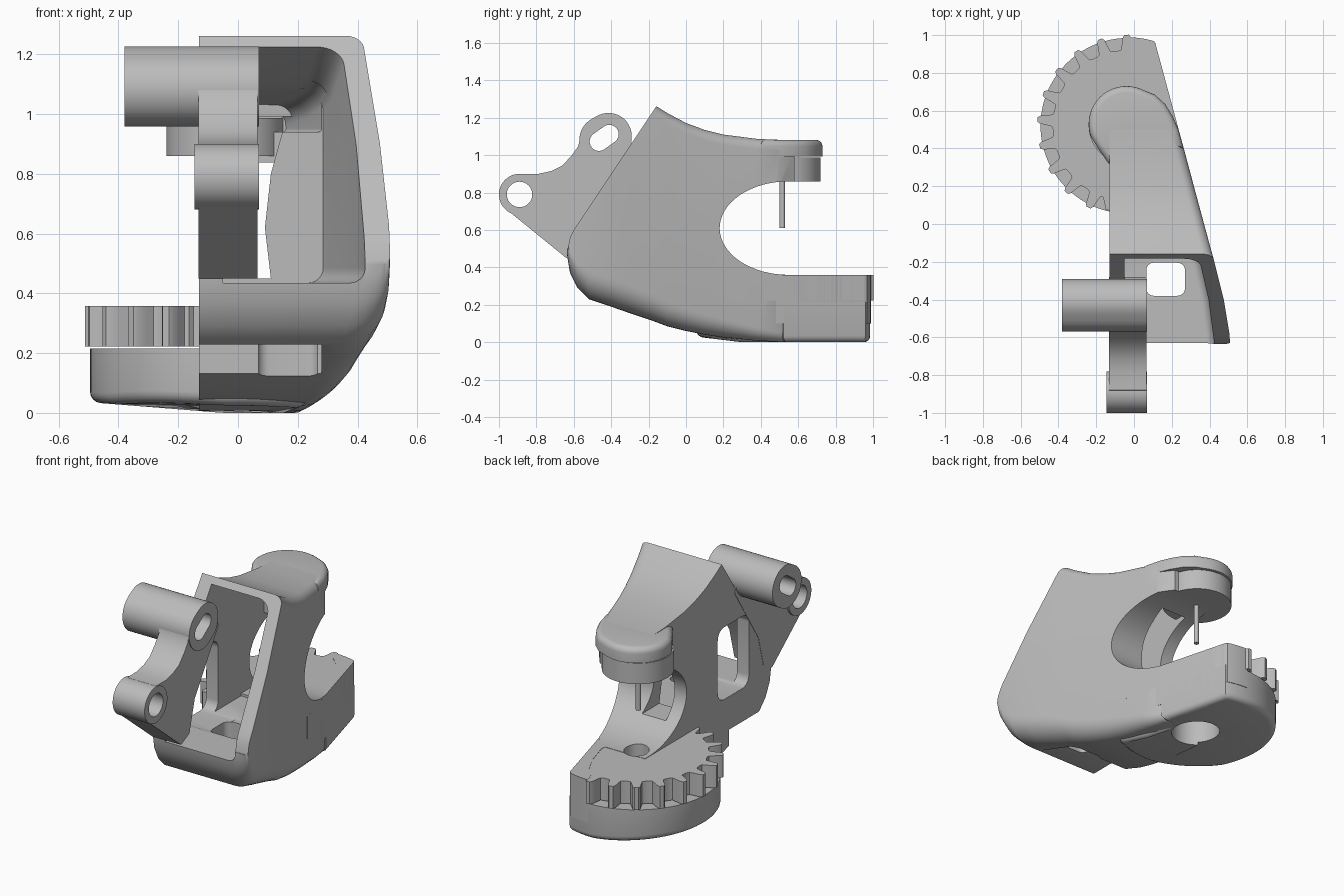
import bpy, bmesh
from math import sin, cos, radians

cube = bpy.data.objects.get("Cube")
if cube:
    bpy.data.objects.remove(cube, do_unlink=True)

GREY = bpy.data.materials.new("plain_grey")
GREY.use_nodes = True
GREY.diffuse_color = (0.5, 0.5, 0.5, 1)
GREY.node_tree.nodes["Principled BSDF"].inputs["Base Color"].default_value = (0.5, 0.5, 0.5, 1)


def make(name, bm):
    bmesh.ops.recalc_face_normals(bm, faces=bm.faces)
    mesh = bpy.data.meshes.new(name)
    bm.to_mesh(mesh)
    bm.free()
    mesh.materials.append(GREY)
    obj = bpy.data.objects.new(name, mesh)
    bpy.context.collection.objects.link(obj)
    return obj


def skin(name, rings):
    """Closed solid through a list of equal-length point rings."""
    bm = bmesh.new()
    rows = [[bm.verts.new(p) for p in ring] for ring in rings]
    n = len(rows[0])
    for a, b in zip(rows, rows[1:]):
        for i in range(n):
            j = (i + 1) % n
            bm.faces.new((a[i], a[j], b[j], b[i]))
    bm.faces.new(rows[0])
    bm.faces.new(rows[-1])
    return make(name, bm)


def prism(name, pts, axis, lo, hi):
    place = {"X": lambda u, v, t: (t, u, v), "Y": lambda u, v, t: (u, t, v),
             "Z": lambda u, v, t: (u, v, t)}[axis]
    return skin(name, [[place(u, v, t) for u, v in pts] for t in (lo, hi)])


def arc(cx, cy, rx, ry, a0, a1, n):
    return [(cx + rx * cos(radians(a0 + (a1 - a0) * i / n)),
             cy + ry * sin(radians(a0 + (a1 - a0) * i / n))) for i in range(n + 1)]


def circle(cx, cy, r, n=48):
    return arc(cx, cy, r, r, 0, 360, n)[:-1]


def capsule(ax, ay, bx, by, r, tilt):
    return arc(bx, by, r, r, tilt - 90, tilt + 90, 20) + arc(ax, ay, r, r, tilt + 90, tilt + 270, 20)


def round_rect(x0, y0, x1, y1, r):
    return (arc(x1 - r, y0 + r, r, r, -90, 0, 6) + arc(x1 - r, y1 - r, r, r, 0, 90, 6)
            + arc(x0 + r, y1 - r, r, r, 90, 180, 6) + arc(x0 + r, y0 + r, r, r, 180, 270, 6))


def activate(obj):
    bpy.ops.object.select_all(action="DESELECT")
    obj.select_set(True)
    bpy.context.view_layer.objects.active = obj


def cut(obj, *cutters):
    for c in cutters:
        c.hide_render = True
        mod = obj.modifiers.new("cut", "BOOLEAN")
        mod.operation, mod.solver, mod.object = "DIFFERENCE", "EXACT", c
        activate(obj)
        bpy.ops.object.modifier_apply(modifier=mod.name)
    for c in cutters:
        bpy.data.objects.remove(c, do_unlink=True)


def bevel_rim(obj, z, width):
    """Round the cap edges lying at height z."""
    bm = bmesh.new()
    bm.from_mesh(obj.data)
    rim = [e for e in bm.edges if all(abs(v.co.z - z) < 1e-4 for v in e.verts)]
    bmesh.ops.bevel(bm, geom=rim, offset=width, segments=4, profile=0.5, affect="EDGES")
    bm.to_mesh(obj.data)
    bm.free()


def section(y, left, right, bottom, top, rb, rt):
    """Cross-section with a square left side and rounded right corners."""
    pts = [(left, bottom)] + arc(right - rb, bottom + rb, rb, rb, -90, 0, 8)
    pts += arc(right - rt, top - rt, rt, rt, 0, 90, 8) + [(left, top)]
    return [(x, y, z) for x, z in pts]


def wall(y):
    return 0.42 - 0.27 * (y + 0.18)


LEFT, INNER, PLATE = -0.13, -0.05, 0.065

# Main housing: y, outer x, bottom z, top z, bottom corner radius
stations = [
    (-0.635, 0.51, 0.46, 1.45, 0.1), (-0.62, 0.508, 0.37, 1.45, 0.12),
    (-0.58, 0.505, 0.29, 1.44, 0.14), (-0.52, 0.495, 0.23, 1.42, 0.15),
    (-0.4, 0.475, 0.19, 1.38, 0.15), (-0.3, 0.45, 0.155, 1.34, 0.15),
    (-0.18, 0.42, 0.115, 1.275, 0.14), (-0.1, 0.398, 0.085, 1.225, 0.13),
    (0.0, 0.371, 0.06, 1.172, 0.12), (0.1, 0.344, 0.04, 1.135, 0.11),
    (0.2, 0.317, 0.025, 1.11, 0.1), (0.38, 0.269, 0.008, 1.087, 0.07),
    (0.5, 0.236, 0.002, 1.082, 0.05), (0.58, 0.175, 0.002, 1.08, 0.05)]
housing = skin("housing", [section(y, LEFT, x, b, t, r, 0.055) for y, x, b, t, r in stations])

# Hollow behind the slanted front opening, and its run along the upper arm: y, outer x, top z
hollow = [(-0.8, 0.44, 1.45), (-0.63, 0.425, 1.43), (-0.4, 0.395, 1.35),
          (-0.18, 0.345, 1.222), (0.0, 0.31, 1.12), (0.1, 0.285, 1.085)]
arm_hollow = [(0.02, 0.3, 1.112), (0.1, 0.28, 1.082), (0.25, 0.23, 1.045), (0.46, 0.16, 1.02)]
slot = [(INNER, 0.45), (0.11, 0.45), (0.09, 0.62), (0.11, 0.8), (0.15, 0.945), (INNER, 0.945)]
cut(housing,
    prism("front_slope", [(-0.04, 1.44), (-0.6, 0.6), (-0.62, 0.56), (-0.632, 0.5),
                          (-1, 0.5), (-1, 2), (-0.04, 2)], "X", -1, 1),
    prism("throat", arc(0.55, 0.61, 0.37, 0.25, 90, 270, 32) + [(0.9, 0.36), (0.9, 0.86)],
          "X", -1, 1),
    skin("hollow", [section(y, INNER, x, 0.435, t, 0.05, 0.08) for y, x, t in hollow]),
    skin("arm_hollow", [section(y, INNER, x, 0.94, t, 0.01, 0.06) for y, x, t in arm_hollow]),
    prism("throat_slot", slot, "Y", 0.02, 0.4),
    prism("side_window", round_rect(-0.42, 0.43, -0.12, 0.87, 0.06), "X", -0.3, 0.1),
    prism("floor_hole", round_rect(PLATE, -0.38, 0.27, -0.205, 0.04), "Z", -0.1, 0.6),
    prism("under_notch", [(-0.7, -0.1), (-0.23, -0.1), (-0.23, 0.228), (-0.7, 0.228)],
          "X", -0.3, 0.28))

# Round lower base, kept inside the outer wall and following the underside
CX, CY = -0.03, 0.52
outline = [(min(x, wall(y) - (0.1 if y < 0.49 else 0)), y) for x, y in circle(CX, CY, 0.465, 96)]
base = prism("round_base", outline, "Z", 0.0, 0.215)
bevel_rim(base, 0.0, 0.035)
for v in base.data.vertices:
    if v.co.z < 0.1:
        v.co.z += max(0, -0.05 - v.co.x) * 0.08 + max(0, 0.3 - v.co.y) * 0.12

# Shoulder joining the base to the gear height along the outer wall
back = [(x, y) for x, y in arc(CX, CY, 0.468, 0.468, 90, 60, 16) if x < wall(y)]
prism("rear_shoulder", [(-0.01, 0.93), (0.04, 0.88), (0.1, 0.76), (0.14, 0.62), (0.15, 0.48),
                        (wall(0.48), 0.48), (wall(0.955), 0.955)] + back[::-1],
      "Z", 0.1, 0.36)

# Partial gear: teeth on the free side, plain rim against the housing
rim = [(min(x, wall(y)), y) for x, y in arc(CX, CY, 0.46, 0.46, -105, 80, 40)]
for k in range(10):
    mid = 91 + 17 * k
    for off, r in ((-6.5, 0.4), (-4.5, 0.405), (-3.6, 0.43), (-2.6, 0.468), (-1.4, 0.482),
                   (1.4, 0.482), (2.6, 0.468), (3.6, 0.43), (4.5, 0.405), (6.5, 0.4)):
        a = radians(mid + off)
        rim.append((CX + r * cos(a), CY + r * sin(a)))
gear = prism("gear_plate", rim, "Z", 0.222, 0.358)

# Stepped bore through base, housing and gear
for part in (base, housing):
    cut(part, prism("wide_bore", circle(CX, CY, 0.14), "Z", -0.1, 0.25))
for part in (gear, housing):
    cut(part, prism("narrow_bore", circle(CX, CY, 0.07), "Z", 0.1, 0.5))

# Upper head: cap, puck and pin
cap_outline = [(0.262, 0.4), (0.236, 0.5), (0.205, 0.57), (0.165, 0.635), (0.11, 0.685)]
cap_outline += arc(-0.04, 0.53, 0.2, 0.2, 70, 200, 24) + [(-0.19, 0.4), (-0.135, 0.32)]
cap = prism("head_cap", cap_outline, "Z", 0.992, 1.082)
bevel_rim(cap, 1.082, 0.035)
prism("head_puck", circle(-0.04, 0.52, 0.2, 64), "Z", 0.86, 0.987)
prism("pin", circle(-0.04, 0.515, 0.015, 20), "Z", 0.61, 0.88)

# Front bracket with two drilled lugs
plate = [(-0.96, 0.71), (-0.64, 0.45), (-0.56, 0.49), (-0.51, 0.68), (-0.28, 1.04),
         (-0.3, 1.09), (-0.568, 1.09), (-0.575, 1.05), (-0.61, 1.0), (-0.66, 0.945),
         (-0.72, 0.915), (-0.79, 0.9), (-0.88, 0.9)]
bracket = prism("bracket_plate", plate, "X", LEFT - 0.002, PLATE)
upper = prism("upper_lug", capsule(-0.445, 1.083, -0.415, 1.101, 0.125, 32), "X", -0.38, 0.07)
lower = prism("lower_lug", circle(-0.89, 0.79, 0.11), "X", -0.145, 0.07)
for part in (bracket, upper):
    cut(part, prism("slot", capsule(-0.465, 1.073, -0.41, 1.112, 0.05, 35), "X", -1, 1))
for part in (bracket, lower):
    cut(part, prism("hole", circle(-0.89, 0.79, 0.068), "X", -1, 1))

# Smooth shading with crisp edges
for obj in list(bpy.context.collection.objects):
    if obj.type == "MESH" and obj.data.materials and obj.data.materials[0] == GREY:
        activate(obj)
        bpy.ops.object.shade_smooth_by_angle(angle=radians(32))
